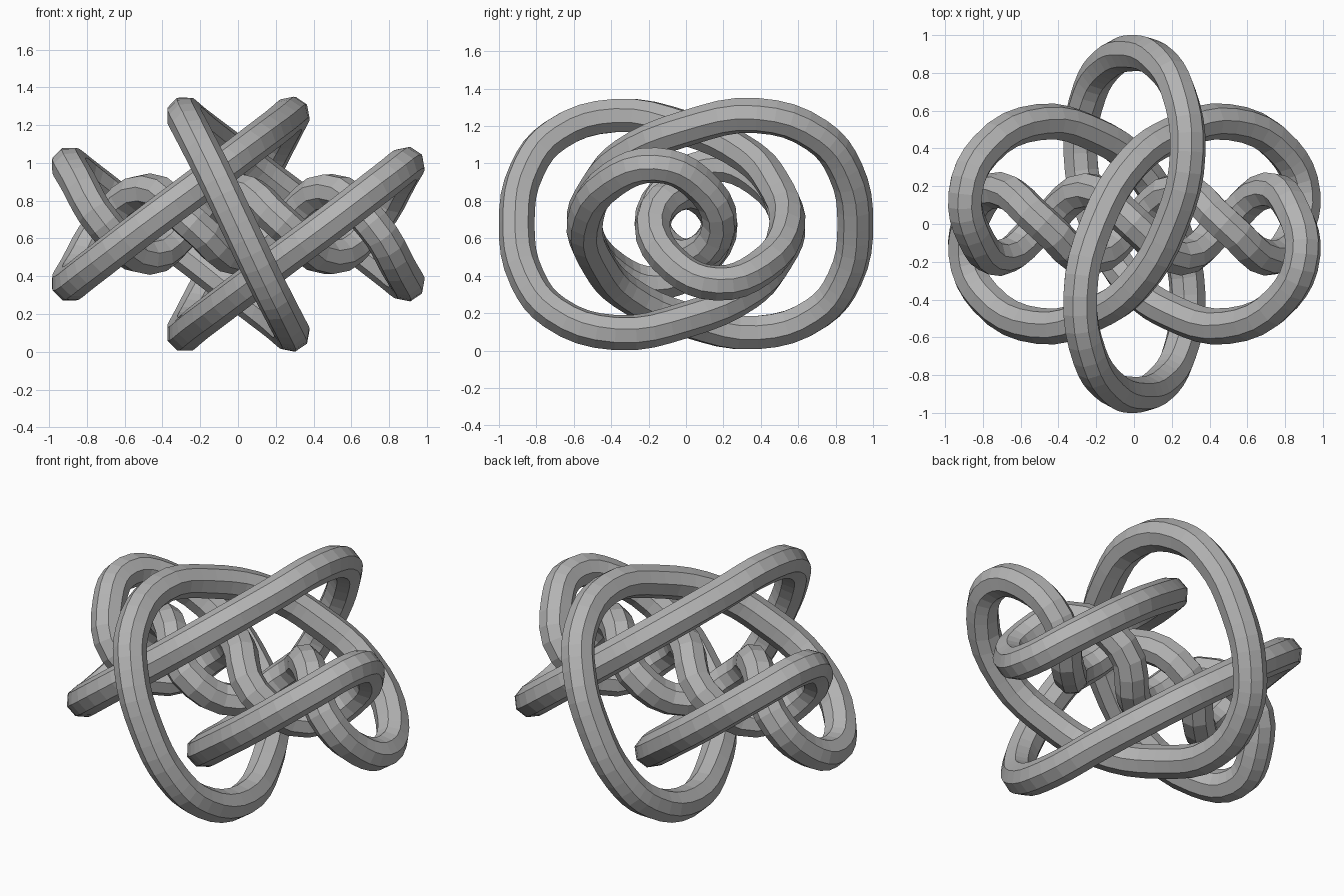
import bpy
from mathutils import Vector

cube = bpy.data.objects.get("Cube")
if cube:
    bpy.data.objects.remove(cube, do_unlink=True)

CENTRE_Z = 0.676
TUBE_RADIUS = 0.096

# One quarter of the knot's centre line: inner twist, side lobe, long bar, big loop
quarter = [
    (0, 0, 0.175), (0.24, -0.178, 0), (0.48, 0, -0.175), (0.71, 0.18, 0),
    (0.85, 0.05, 0.23), (0.893, -0.16, 0.315), (0.79, -0.39, 0.24),
    (0.5, -0.54, 0.015), (0.2, -0.47, -0.21), (0, -0.33, -0.363),
    (-0.2, 0.01, -0.515), (-0.285, 0.38, -0.58), (-0.235, 0.7, -0.475),
    (-0.14, 0.85, -0.29), (0, 0.905, 0),
]


def turned(points, sx, sy, sz):
    """Half turn about one axis, given as signs."""
    return [(x * sx, y * sy, z * sz) for x, y, z in points]


# The other three quarters are half turns about y, x and z
back = quarter[::-1]
path = (quarter[:-1] + turned(back, -1, 1, -1)[:-1]
        + turned(quarter, 1, -1, -1)[:-1] + turned(back, -1, -1, 1)[:-1])

# Closed curve with an eight-sided tube around it
curve = bpy.data.curves.new("knot_tube", 'CURVE')
curve.dimensions = '3D'
curve.resolution_u = 4
curve.bevel_depth = TUBE_RADIUS
curve.bevel_resolution = 2
spline = curve.splines.new('BEZIER')
spline.bezier_points.add(len(path) - 1)
spline.use_cyclic_u = True
spline.use_smooth = False
for point, co in zip(spline.bezier_points, path):
    point.co = Vector(co) + Vector((0, 0, CENTRE_Z))
    point.handle_left_type = point.handle_right_type = 'AUTO'

knot = bpy.data.objects.new("knot_tube", curve)
bpy.context.collection.objects.link(knot)

# Plain grey
grey = bpy.data.materials.new("plain_grey")
grey.use_nodes = True
colour = (0.45, 0.45, 0.45, 1)
grey.diffuse_color = colour
grey.node_tree.nodes["Principled BSDF"].inputs["Base Color"].default_value = colour
curve.materials.append(grey)

# Turn the curve into a mesh
bpy.ops.object.select_all(action='DESELECT')
knot.select_set(True)
bpy.context.view_layer.objects.active = knot
bpy.ops.object.convert(target='MESH')
